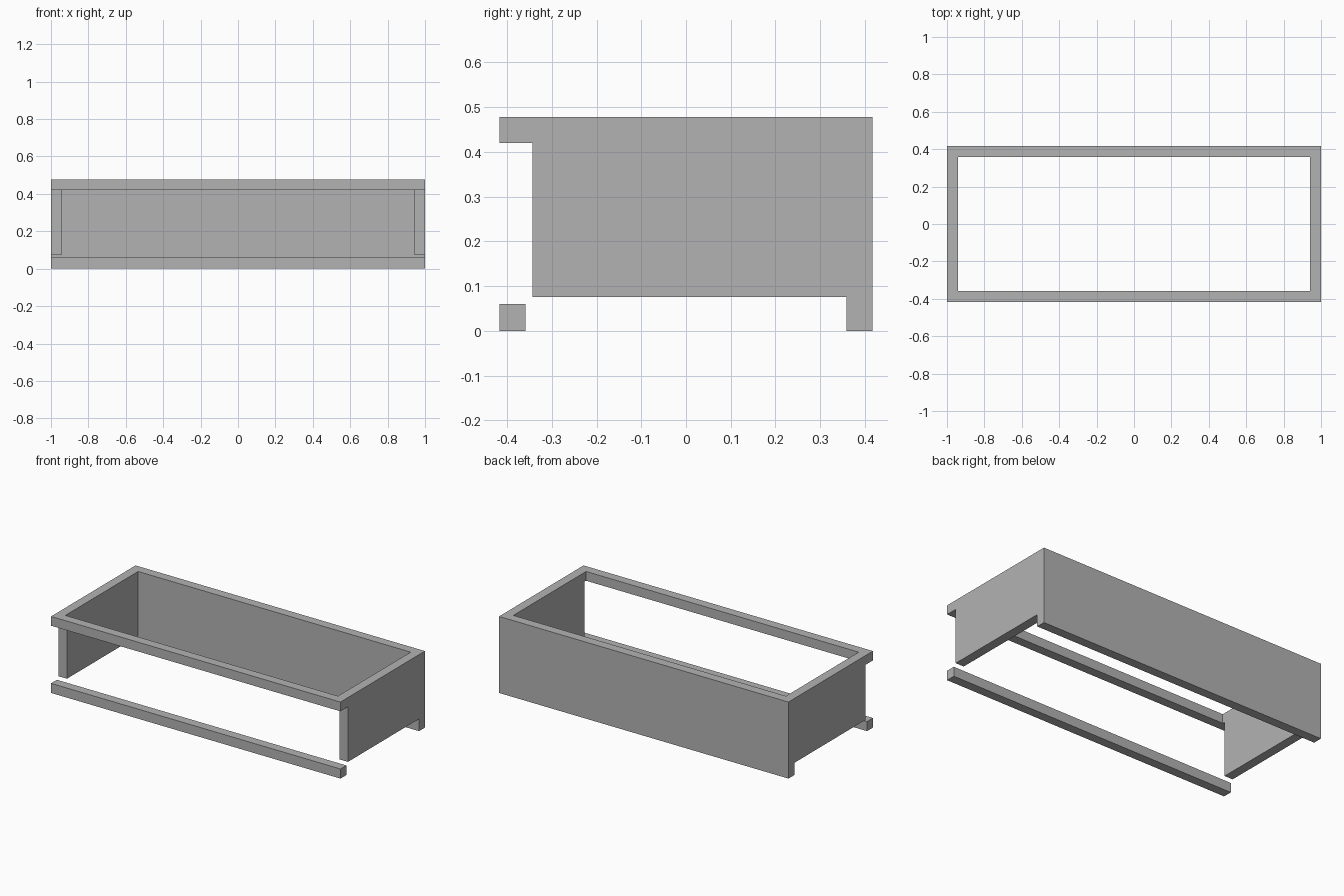
import bpy
import bmesh

cube = bpy.data.objects.get("Cube")
if cube:
    bpy.data.objects.remove(cube, do_unlink=True)

W, D, H = 1.0, 0.417, 0.478   # half width, half depth, height
T = 0.058                     # board thickness
INNER = D - T                 # inner face of front and back boards

grey = bpy.data.materials.new("plain grey")
grey.use_nodes = True
grey.diffuse_color = (0.45, 0.45, 0.45, 1)
grey.node_tree.nodes["Principled BSDF"].inputs["Base Color"].default_value = (0.45, 0.45, 0.45, 1)


def board(name, profile, x0, x1):
    """Extrude a (y, z) outline along x."""
    bm = bmesh.new()
    face = bm.faces.new([bm.verts.new((x0, y, z)) for y, z in profile])
    ext = bmesh.ops.extrude_face_region(bm, geom=[face])
    moved = [v for v in ext["geom"] if isinstance(v, bmesh.types.BMVert)]
    bmesh.ops.translate(bm, verts=moved, vec=(x1 - x0, 0, 0))
    bmesh.ops.recalc_face_normals(bm, faces=bm.faces)
    mesh = bpy.data.meshes.new(name)
    bm.to_mesh(mesh)
    bm.free()
    mesh.materials.append(grey)
    obj = bpy.data.objects.new(name, mesh)
    bpy.context.collection.objects.link(obj)


def rect(y0, y1, z0, z1):
    return [(y0, z0), (y1, z0), (y1, z1), (y0, z1)]


# Full-width boards
board("back_panel", rect(INNER, D, 0, H), -W, W)
board("front_top_rail", rect(-D, -INNER, H - T, H), -W, W)
board("front_bottom_rail", rect(-D, -INNER, 0, 0.06), -W, W)

# Side panels, notched at the upper front to meet the top rail
front, bottom = -0.343, 0.076
side = [(front, bottom), (INNER, bottom), (INNER, H),
        (-INNER, H), (-INNER, H - T), (front, H - T)]
board("left_side_panel", side, W - T, W)
board("right_side_panel", side, -W, T - W)
